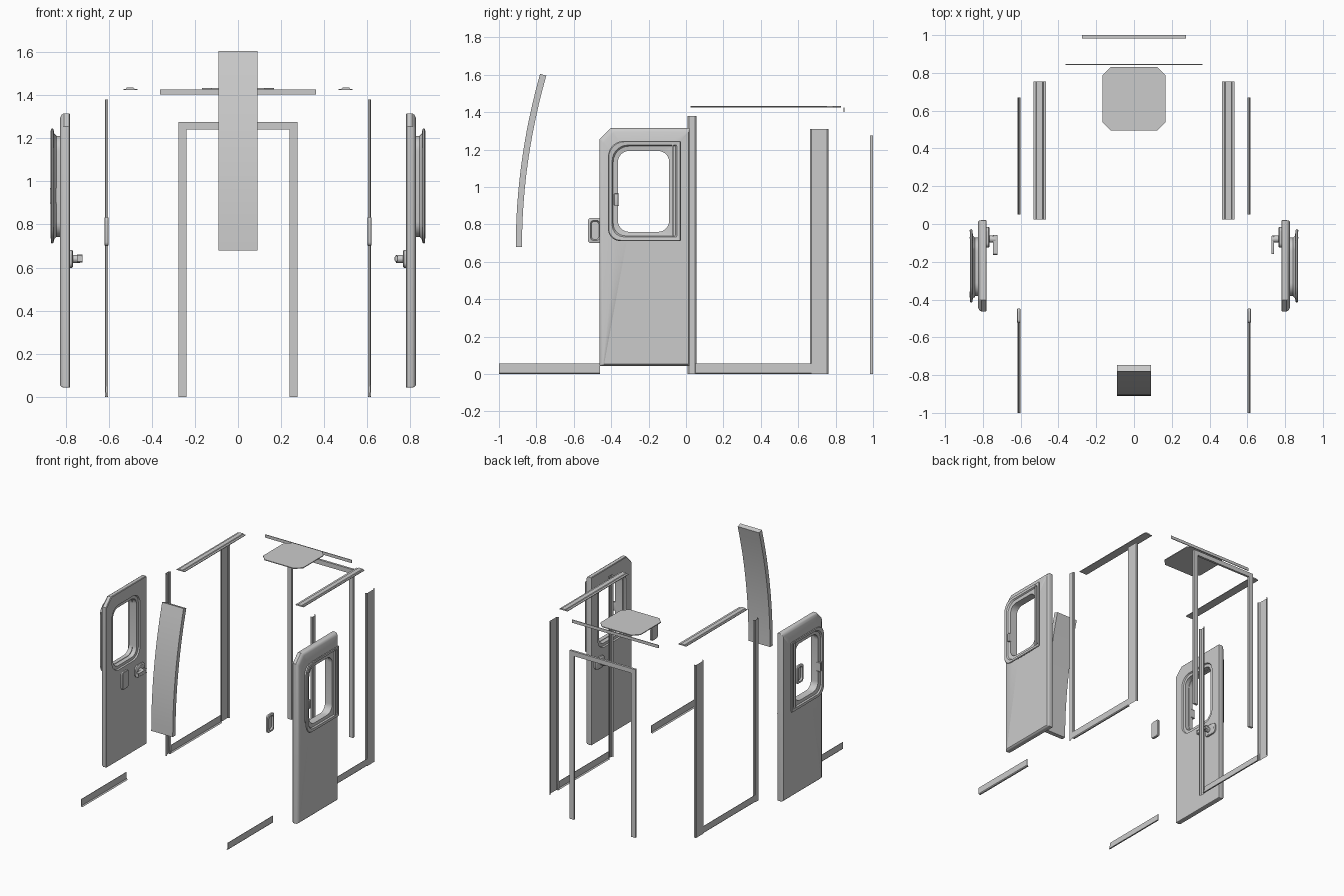
import bpy, bmesh
from math import sin, cos, pi

if "Cube" in bpy.data.objects:
    bpy.data.objects.remove(bpy.data.objects["Cube"])


def finish(name, bm, smooth=True, recalc=True):
    if recalc:
        bmesh.ops.recalc_face_normals(bm, faces=bm.faces)
    me = bpy.data.meshes.new(name)
    bm.to_mesh(me)
    bm.free()
    ob = bpy.data.objects.new(name, me)
    bpy.context.collection.objects.link(ob)
    if smooth:
        bpy.ops.object.select_all(action='DESELECT')
        ob.select_set(True)
        bpy.context.view_layer.objects.active = ob
        bpy.ops.object.shade_smooth_by_angle(angle=0.6)
    return ob


def box(name, x0, x1, y0, y1, z0, z1, bevel=0.0):
    bm = bmesh.new()
    bmesh.ops.create_cube(bm, size=1)
    for v in bm.verts:
        v.co = ((x0 + x1) / 2 + v.co.x * (x1 - x0),
                (y0 + y1) / 2 + v.co.y * (y1 - y0),
                (z0 + z1) / 2 + v.co.z * (z1 - z0))
    if bevel:
        bmesh.ops.bevel(bm, geom=bm.edges[:], offset=bevel, segments=3,
                        profile=0.5, affect='EDGES')
    return finish(name, bm)


def rounded(y0, y1, z0, z1, radii, n=7):
    """Rounded rectangle; radii: back-top, front-top, front-bottom, back-bottom.
    A negative radius makes a straight chamfer."""
    pts = []
    corners = [(y1, z1, -1, -1), (y0, z1, 1, -1), (y0, z0, 1, 1), (y1, z0, -1, 1)]
    for i, (cy, cz, sy, sz) in enumerate(corners):
        r = abs(radii[i])
        oy, oz = cy + sy * r, cz + sz * r
        a0 = i * pi / 2
        for k in range(n + 1):
            t = k / n
            if radii[i] < 0:
                c = cos(a0) * (1 - t) + cos(a0 + pi / 2) * t
                s = sin(a0) * (1 - t) + sin(a0 + pi / 2) * t
            else:
                c, s = cos(a0 + t * pi / 2), sin(a0 + t * pi / 2)
            pts.append((oy + r * c, oz + r * s))
    return pts


def loft(name, side, rings, closed=False, caps=False):
    """Join (x, outline) rings; side mirrors in x."""
    bm = bmesh.new()
    loops = [[bm.verts.new((side * x, y, z)) for y, z in pts] for x, pts in rings]
    n = len(loops[0])
    pairs = list(zip(loops, loops[1:]))
    if closed:
        pairs.append((loops[-1], loops[0]))
    for a, b in pairs:
        for i in range(n):
            j = (i + 1) % n
            bm.faces.new((a[i], a[j], b[j], b[i]))
    if caps:
        bm.faces.new(loops[0])
        bm.faces.new(loops[-1])
    return finish(name, bm)


def sweep(name, pts, axis, lo, hi, close=True):
    """Extrude a section along an axis: 'x' takes (y,z), 'y' (x,z), 'z' (x,y)."""
    def place(p, t):
        return {'x': (t, p[0], p[1]), 'y': (p[0], t, p[1]), 'z': (p[0], p[1], t)}[axis]
    bm = bmesh.new()
    a = [bm.verts.new(place(p, lo)) for p in pts]
    b = [bm.verts.new(place(p, hi)) for p in pts]
    n = len(pts)
    for i in range(n if close else n - 1):
        j = (i + 1) % n
        bm.faces.new((a[i], a[j], b[j], b[i]))
    if close:
        bm.faces.new(a)
        bm.faces.new(b)
    return finish(name, bm)


for s, tag in ((1, "right"), (-1, "left")):
    # door slab with window opening
    def door(i):
        return rounded(-.463 + i, .02 - i * .3, .043 + i * .5, 1.315 - i,
                       (.005, -.06, .006, .005))

    def hole(e, r=.06):
        return rounded(-.364 - e, -.09 + e, .76 - e, 1.193 + e, (r, r, r, r))
    loft("door_" + tag, s, [(.790, hole(.004)), (.790, hole(.025, .075)),
                            (.780, hole(.03, .08)), (.780, door(.004)), (.784, door(0)),
                            (.808, door(0)), (.818, door(.006)), (.825, door(.02)),
                            (.825, hole(.004))], closed=True)

    # window surround: neck tube and outer flange
    def flange(i):
        return rounded(-.417 + i, -.027 - i, .711 + i, 1.246 - i,
                       (.006, .085, .065, .006))
    loft("window_surround_" + tag, s, [(.822, hole(0)), (.822, hole(.018, .07)),
                                       (.842, hole(.018, .07)), (.852, hole(.028, .075)),
                                       (.856, flange(.004)), (.863, flange(0)),
                                       (.868, flange(.004)), (.866, flange(.022)),
                                       (.856, flange(.028)), (.852, hole(0))], closed=True)
    # rear slide rail and catch on the window
    for y in (-.072, -.036):
        box("window_rail_" + tag, s * .856, s * .87, y - .004, y + .004, .735, 1.235)
    box("window_catch_" + tag, s * .845, s * .868, -.384, -.362, .90, .965, .004)

    # interior door handle
    def plate(e):
        return rounded(-.125 + e, -.015 - e, .598 + e, .682 - e, [.025] * 4)
    loft("handle_plate_" + tag, s, [(.782, plate(0)), (.770, plate(0)),
                                    (.765, plate(.006))], caps=True)
    knob = rounded(-.098, -.062, .622, .658, [.0179] * 4)
    loft("handle_shaft_" + tag, s, [(.768, knob), (.733, knob)], caps=True)
    box("handle_lever_" + tag, s * .727, s * .742, -.16, -.062, .628, .655, .005)

    # latch cup on the front pillar
    def cup(e):
        return rounded(-.525 + e, -.447 - e, .70 + e, .835 - e, [.018] * 4)
    loft("latch_cup_" + tag, s, [(.600, cup(.004)), (.604, cup(0)), (.616, cup(0)),
                                 (.619, cup(.004)), (.619, cup(.014)),
                                 (.607, cup(.019))], caps=True)

    # sills: thin outer trims
    for nm, y0, y1 in (("front", -1, -.46), ("rear", .05, .67)):
        sweep(nm + "_sill_" + tag, [(s * .602, 0), (s * .612, 0), (s * .617, .006), (s * .617, .055),
                                    (s * .614, .055), (s * .610, .008)], 'y', y0, y1)
    # door posts: shallow open channels
    for nm, y0, y1, h in (("front", .008, .057, 1.38), ("rear", .663, .763, 1.31)):
        sweep(nm + "_post_" + tag, [(s * .602, y0), (s * .612, y0 + .001), (s * .617, y0 + .008),
                                    (s * .617, y1 - .008), (s * .612, y1 - .001),
                                    (s * .602, y1)], 'z', 0, h, close=False)
    # ribbed roof strip
    sec = [(.465, 1.424), (.531, 1.424), (.531, 1.429), (.520, 1.429), (.516, 1.434),
           (.484, 1.434), (.480, 1.429), (.465, 1.429)]
    sweep("roof_strip_" + tag, [(s * x, z) for x, z in sec], 'y', .025, .755)

# curved front centre panel
front, back = [], []
for k in range(13):
    t = k / 12
    z = .68 + .925 * t
    y = -.91 + .13 * t * t
    front.append((y, z))
    back.append((y + .033, z - .010 * t))
sweep("front_curved_panel", front + back[::-1], 'x', -.09, .09)

# rear doorway frame
arch = [(-.275, 0), (-.275, 1.275), (.275, 1.275), (.275, 0),
        (.240, 0), (.240, 1.24), (-.240, 1.24), (-.240, 0)]
bm = bmesh.new()
rows = []
for y, e in ((.983, .006), (.983, 0), (1.0, 0)):
    pts = []
    for i, (x, z) in enumerate(arch):
        sg = 1 if x > 0 else -1
        if i < 4:
            pts.append((x - sg * e, y, z - (e if z else 0)))
        else:
            pts.append((x, y, z))
    rows.append([bm.verts.new(p) for p in pts])
for a, b in zip(rows[1:], rows[2:]):
    for i in range(8):
        j = (i + 1) % 8
        bm.faces.new((a[i], a[j], b[j], b[i]))
for r in (rows[1], rows[2]):
    for i in range(3):
        bm.faces.new((r[i], r[i + 1], r[6 - i], r[7 - i]))
bmesh.ops.delete(bm, geom=[v for v in rows[0]], context='VERTS')
finish("rear_door_frame", bm)

# roof cross strip and chamfered hatch plate
box("rear_cross_strip", -.362, .362, .842, .847, 1.402, 1.425)
c = .045
hatch = [(-.168 + c, .495), (.168 - c, .495), (.168, .495 + c), (.168, .83 - c),
         (.168 - c, .83), (-.168 + c, .83), (-.168, .83 - c), (-.168, .495 + c)]
sweep("roof_hatch", hatch, 'z', 1.426, 1.432)
